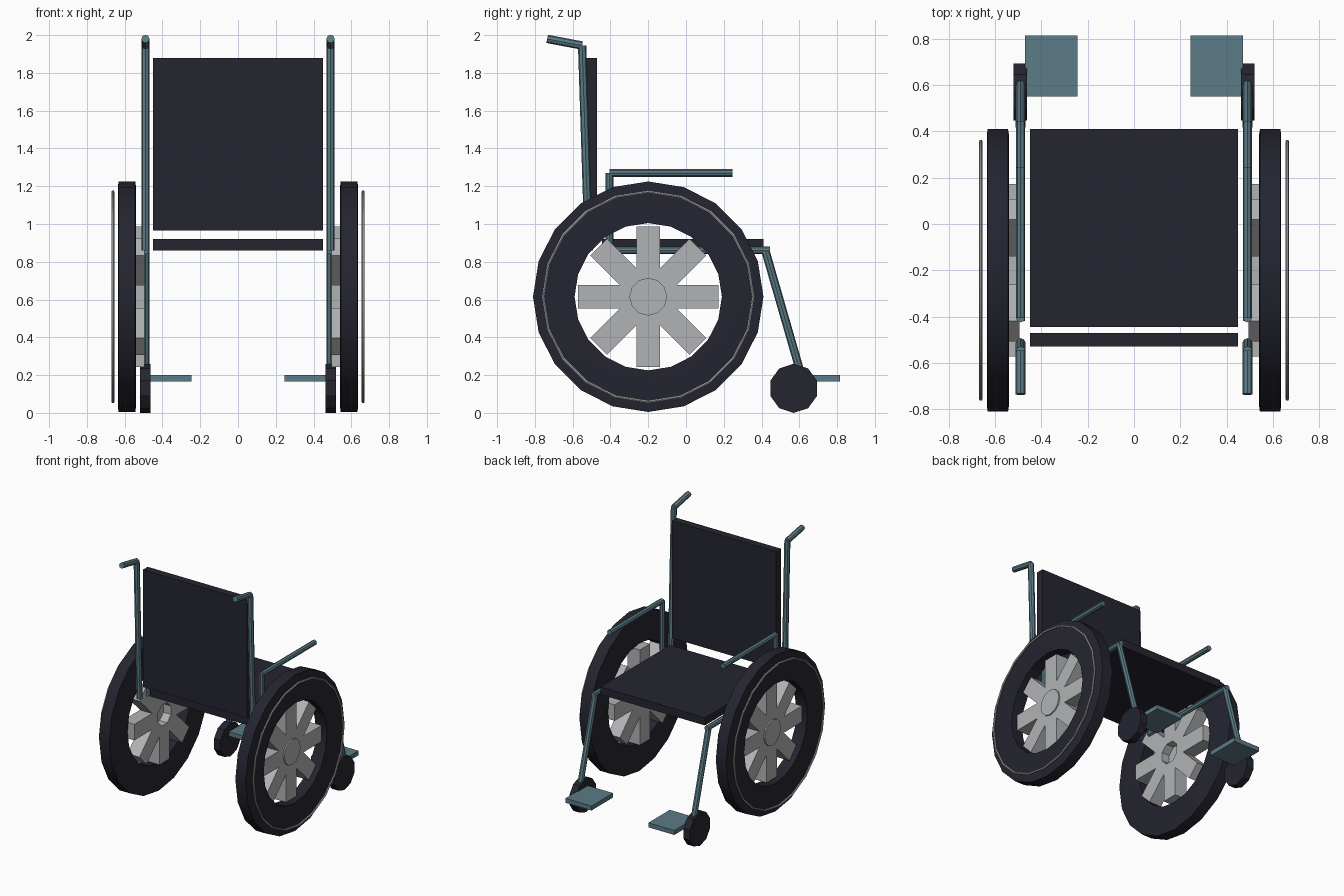
import bpy, math
from mathutils import Vector, Matrix

cube = bpy.data.objects.get("Cube")
if cube:
    bpy.data.objects.remove(cube)


def material(name, rgb):
    m = bpy.data.materials.new(name)
    m.use_nodes = True
    m.diffuse_color = (*rgb, 1)
    m.node_tree.nodes["Principled BSDF"].inputs["Base Color"].default_value = (*rgb, 1)
    return m


DARK = material("dark_rubber_and_fabric", (0.018, 0.018, 0.03))
TEAL = material("teal_metal", (0.105, 0.2, 0.24))
GREY = material("light_grey_metal", (0.44, 0.45, 0.46))


def finish(name, mat, smooth=False):
    ob = bpy.context.object
    ob.name = name
    ob.data.materials.clear()
    ob.data.materials.append(mat)
    if smooth:
        bpy.ops.object.shade_smooth_by_angle(angle=math.radians(40))
    return ob


def box(name, mat, lo, hi, turn=None):
    lo, hi = Vector(lo), Vector(hi)
    bpy.ops.mesh.primitive_cube_add(size=1)
    ob = finish(name, mat)
    ob.data.transform(Matrix.Translation((lo + hi) / 2) @ Matrix.Diagonal((*(hi - lo), 1)))
    if turn:
        ob.matrix_world = turn
    return ob


def tube(name, mat, a, b, r, sides=8, smooth=True):
    a, b = Vector(a), Vector(b)
    bpy.ops.mesh.primitive_cylinder_add(vertices=sides, radius=r, depth=(b - a).length)
    ob = finish(name, mat, smooth)
    ob.matrix_world = Matrix.Translation((a + b) / 2) @ (b - a).to_track_quat('Z', 'Y').to_matrix().to_4x4()
    return ob


def ring(name, mat, centre, profile, sides):
    """Closed (x, radius) profile swept around the wheel axle."""
    n = len(profile)
    verts = [(x, r * math.sin(t), r * math.cos(t))
             for t in (2 * math.pi * i / sides for i in range(sides)) for x, r in profile]
    faces = [(i * n + j, i * n + (j + 1) % n, (i + 1) % sides * n + (j + 1) % n, (i + 1) % sides * n + j)
             for i in range(sides) for j in range(n)]
    mesh = bpy.data.meshes.new(name)
    mesh.from_pydata(verts, [], faces)
    ob = bpy.data.objects.new(name, mesh)
    bpy.context.collection.objects.link(ob)
    bpy.ops.object.select_all(action='DESELECT')
    bpy.context.view_layer.objects.active = ob
    ob.select_set(True)
    ob.location = centre
    return finish(name, mat, True)


# Upholstery
box("seat", DARK, (-0.45, -0.445, 0.86), (0.45, 0.41, 0.92))
box("backrest", DARK, (-0.45, -0.53, 0.965), (0.45, -0.47, 1.88))

AXLE_Y, AXLE_Z = -0.2, 0.615
TYRE = [(-0.047, 0.39), (-0.047, 0.59), (-0.044, 0.61), (0.044, 0.61), (0.047, 0.59), (0.047, 0.39)]
RIM = [(0.008 * math.cos(t * math.pi / 3), 0.556 + 0.008 * math.sin(t * math.pi / 3)) for t in range(6)]

for side, s in (("left", 1), ("right", -1)):
    x = 0.49 * s
    # Frame tubes
    back_top, back_low = (x, -0.55, 1.945), (x, -0.515, 0.86)
    rail_front, foot = (x, 0.42, 0.86), (x, 0.61, 0.2)
    arm_back = (x, -0.405, 1.27)
    tube(side + "_push_handle", TEAL, back_top, (x, -0.735, 1.98), 0.022)
    tube(side + "_back_post", TEAL, back_top, back_low, 0.022)
    tube(side + "_seat_rail", TEAL, (x, -0.42, 0.86), (x, 0.445, 0.86), 0.02)
    tube(side + "_arm_post", TEAL, arm_back, (x, -0.405, 0.86), 0.02)
    tube(side + "_armrest", TEAL, arm_back, (x, 0.245, 1.27), 0.02)
    tube(side + "_front_leg", TEAL, rail_front, foot, 0.022)
    a, b = sorted((0.245 * s, 0.47 * s))
    box(side + "_footrest", TEAL, (a, 0.55, 0.165), (b, 0.815, 0.2))

    # Small front wheel
    tube(side + "_caster", DARK, (0.463 * s, 0.57, 0.13), (0.52 * s, 0.57, 0.13), 0.13, 10, False)

    # Large wheel with hand rim
    ring(side + "_tyre", DARK, (0.588 * s, AXLE_Y, AXLE_Z), TYRE, 20)
    ring(side + "_hand_rim", GREY, (0.662 * s, AXLE_Y, AXLE_Z), RIM, 20)
    tube(side + "_hub", GREY, (0.56 * s, AXLE_Y, AXLE_Z), (0.61 * s, AXLE_Y, AXLE_Z), 0.1, 12, False)
    a, b = sorted((0.495 * s, 0.6 * s))
    for i in range(8):
        turn = Matrix.Translation((0, AXLE_Y, AXLE_Z)) @ Matrix.Rotation(i * math.pi / 4, 4, 'X')
        box(f"{side}_spoke_{i + 1}", GREY, (a, -0.0625, 0.08), (b, 0.0625, 0.372), turn)
